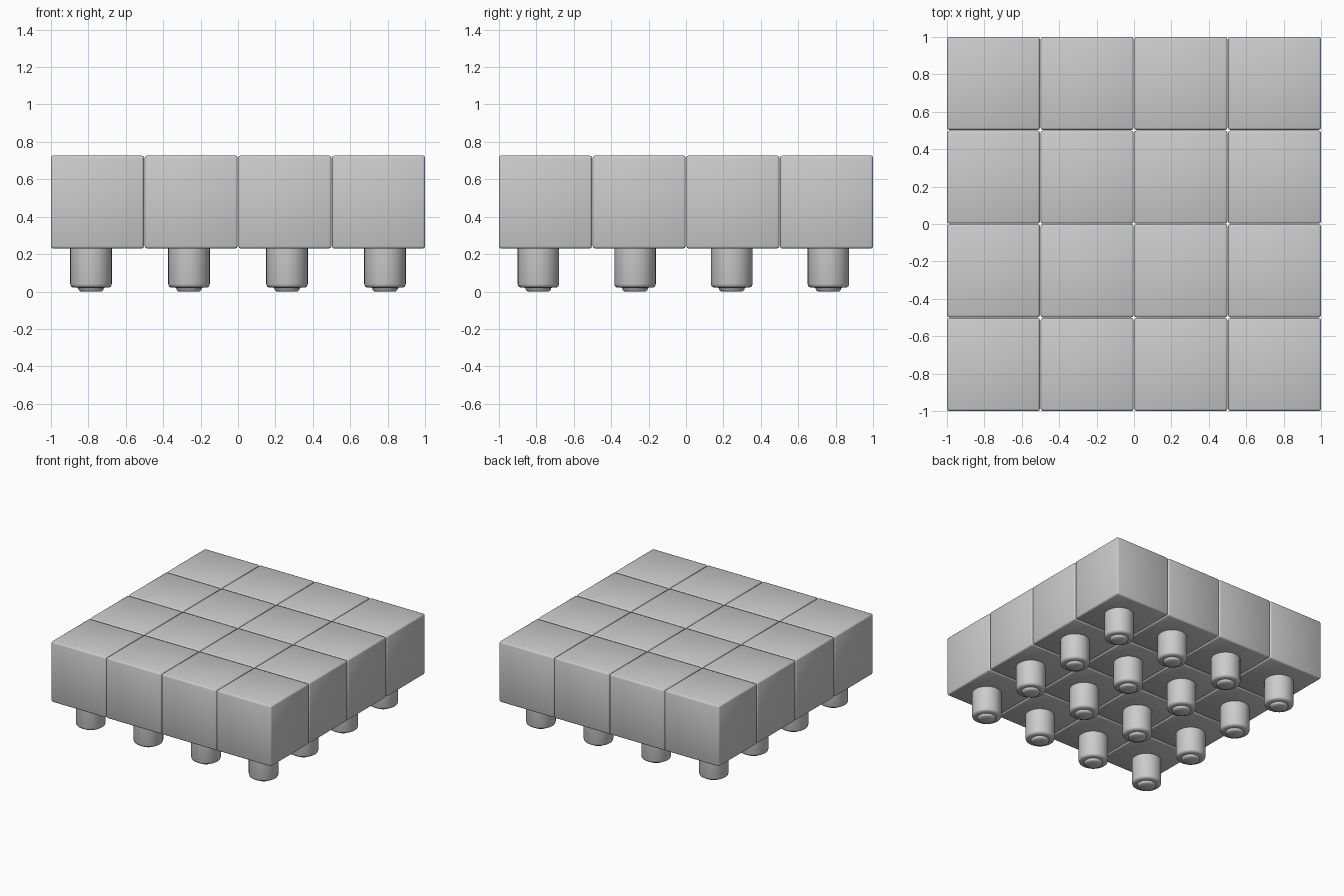
import bpy
import bmesh
import math

if "Cube" in bpy.data.objects:
    bpy.data.objects.remove(bpy.data.objects["Cube"], do_unlink=True)

# Single plain grey material
grey = bpy.data.materials.new("light_grey")
grey.use_nodes = True
COLOUR = (0.6, 0.6, 0.6, 1)
grey.diffuse_color = COLOUR
grey.node_tree.nodes["Principled BSDF"].inputs["Base Color"].default_value = COLOUR

BLOCK = 0.497      # block edge length
PITCH = 0.501      # block spacing
BASE = 0.23        # underside of the blocks
PEG_PITCH = 0.52   # peg spacing, slightly wider than the blocks
PEG_SHIFT = -0.014


def make_object(name, bm, location):
    mesh = bpy.data.meshes.new(name)
    bmesh.ops.recalc_face_normals(bm, faces=bm.faces)
    for face in bm.faces:
        face.smooth = True
    bm.to_mesh(mesh)
    bm.free()
    mesh.materials.append(grey)
    obj = bpy.data.objects.new(name, mesh)
    obj.location = location
    bpy.context.collection.objects.link(obj)
    return obj


def add_block(name, location):
    # Cube with narrow softened edges
    bm = bmesh.new()
    bmesh.ops.create_cube(bm, size=BLOCK)
    bmesh.ops.bevel(bm, geom=bm.edges[:], offset=0.012, segments=2,
                    profile=0.5, affect='EDGES')
    return make_object(name, bm, location)


def add_peg(name, location):
    # Round peg with a rounded foot and a small nub, as a lathed profile
    profile = [(0.111, BASE + 0.01), (0.111, 0.04), (0.107, 0.028),
               (0.096, 0.021), (0.069, 0.02), (0.067, 0.008), (0.056, 0)]
    bm = bmesh.new()
    verts = [bm.verts.new((r, 0, z)) for r, z in profile]
    edges = [bm.edges.new(pair) for pair in zip(verts, verts[1:])]
    bmesh.ops.spin(bm, geom=verts + edges, cent=(0, 0, 0), axis=(0, 0, 1),
                   angle=math.tau, steps=32)
    bmesh.ops.remove_doubles(bm, verts=bm.verts[:], dist=0.0005)
    bmesh.ops.holes_fill(bm, edges=bm.edges[:], sides=0)
    obj = make_object(name, bm, location)
    bpy.ops.object.select_all(action='DESELECT')
    obj.select_set(True)
    bpy.context.view_layer.objects.active = obj
    bpy.ops.object.shade_smooth_by_angle(angle=math.radians(50))
    return obj


# Four by four grid of blocks, each on its own peg
for row in range(4):
    for col in range(4):
        i, j = col - 1.5, row - 1.5
        tag = f"{row + 1}_{col + 1}"
        add_block(f"block_{tag}", (i * PITCH, j * PITCH, BASE + BLOCK / 2))
        add_peg(f"peg_{tag}", (i * (PEG_PITCH + 0.004),
                               j * (PEG_PITCH - 0.003) + PEG_SHIFT, 0))
